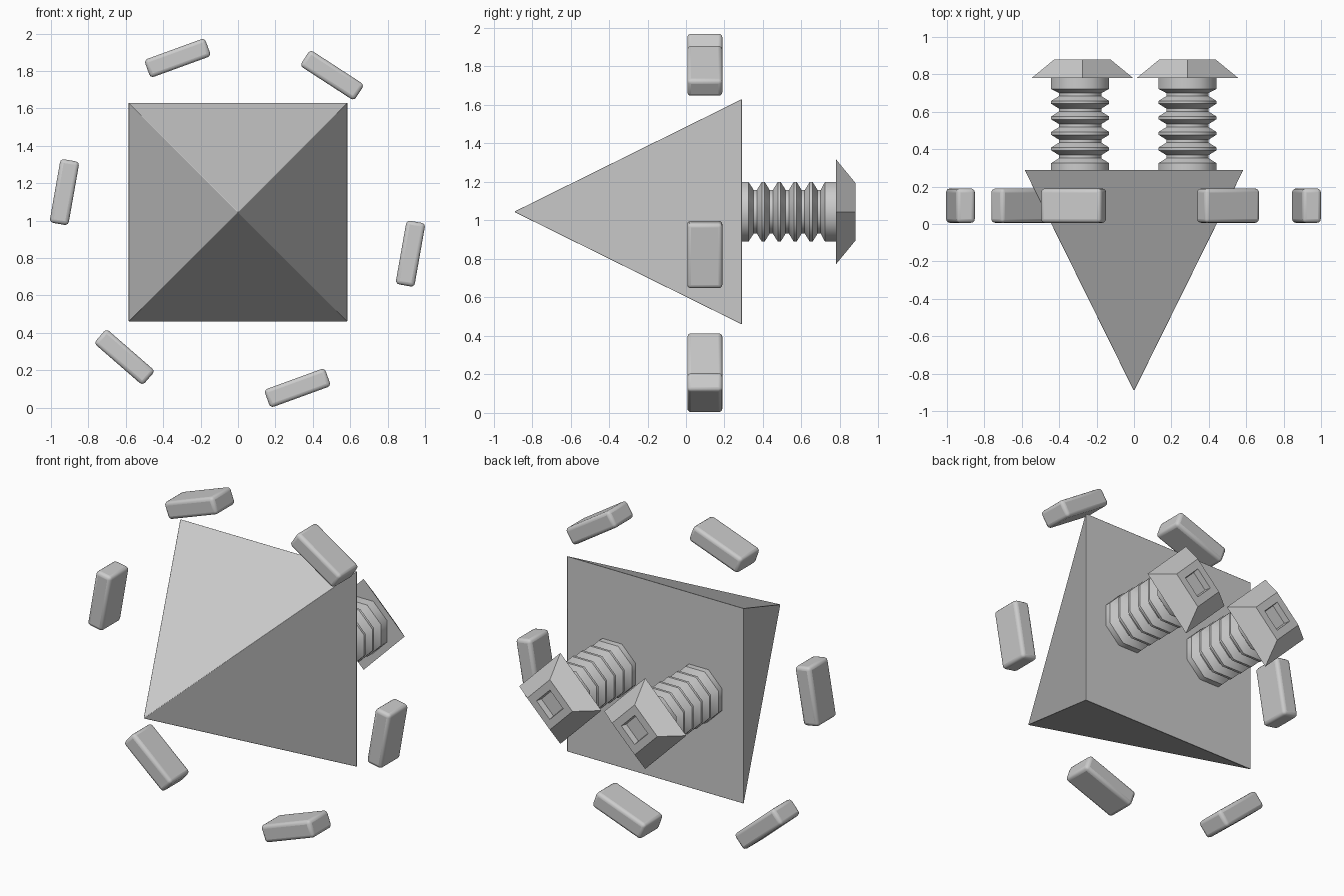
import bpy, bmesh
from math import sin, cos, tau, pi, radians

if "Cube" in bpy.data.objects:
    bpy.data.objects.remove(bpy.data.objects["Cube"])


def finish(obj, bevel=0, segments=2, smooth=None):
    """Add an optional bevel and angle-based smooth shading."""
    bpy.ops.object.select_all(action='DESELECT')
    obj.select_set(True)
    bpy.context.view_layer.objects.active = obj
    if bevel:
        mod = obj.modifiers.new("bevel", 'BEVEL')
        mod.width, mod.segments = bevel, segments
    if smooth:
        bpy.ops.object.shade_smooth_by_angle(angle=radians(smooth))


def rings(name, profile, sides, phase, x=0.0, z=1.045):
    """Stack polygon rings (y, radius) along the y axis and cap both ends."""
    bm = bmesh.new()
    loops = [[bm.verts.new((x + r * cos(phase + tau * i / sides), y,
                            z + r * sin(phase + tau * i / sides)))
              for i in range(sides)] for y, r in profile]
    for a, b in zip(loops, loops[1:]):
        for i in range(sides):
            j = (i + 1) % sides
            bm.faces.new((a[i], a[j], b[j], b[i]))
    bm.faces.new(loops[0])
    bm.faces.new(loops[-1])
    bmesh.ops.recalc_face_normals(bm, faces=bm.faces)
    mesh = bpy.data.meshes.new(name)
    bm.to_mesh(mesh)
    bm.free()
    obj = bpy.data.objects.new(name, mesh)
    bpy.context.collection.objects.link(obj)
    return obj


# Pyramid body, point facing front
body = rings("pyramid_body", [(-0.889, 0.003), (0.29, 0.585 * 2 ** 0.5)], 4, pi / 4)
finish(body)
# round off the sloping and rear edges
finish(body, bevel=0.012, smooth=40)

# Ribbed shank profile: ridges and grooves, then a plain collar
shank = [(0.28, 0.155), (0.325, 0.155)]
for k in range(5):
    groove = 0.36 + 0.083 * k
    shank += [(groove - 0.008, 0.113), (groove + 0.008, 0.113)]
    if k < 4:
        shank += [(groove + 0.034, 0.155), (groove + 0.049, 0.155)]
shank += [(0.722, 0.155), (0.785, 0.155)]
shank = [(y, r / cos(pi / 8)) for y, r in shank]

# Diamond head with a square socket
head = [(0.78, 0.272), (0.88, 0.15), (0.88, 0.088), (0.845, 0.08)]

for side, sx, hx in (("left", -0.288, -0.276), ("right", 0.286, 0.286)):
    finish(rings(side + "_bolt_shank", shank, 8, pi / 8, sx), smooth=50)
    finish(rings(side + "_bolt_head", head, 4, 0, hx))

# Floating bars around the body: x, z, tilt in degrees
bars = [(-0.323, 1.869, 20), (0.503, 1.777, -33), (0.922, 0.823, 80),
        (0.318, 0.105, 20), (-0.607, 0.27, -41), (-0.928, 1.152, 80)]
for n, (x, z, tilt) in enumerate(bars, 1):
    bpy.ops.mesh.primitive_cube_add(size=1, location=(x, 0.098, z),
                                    rotation=(0, -radians(tilt), 0))
    bar = bpy.context.object
    bar.name = f"floating_bar_{n}"
    bar.scale = (0.345, 0.183, 0.102)
    bpy.ops.object.transform_apply(location=False, rotation=False, scale=True)
    finish(bar, bevel=0.02, segments=3, smooth=40)
